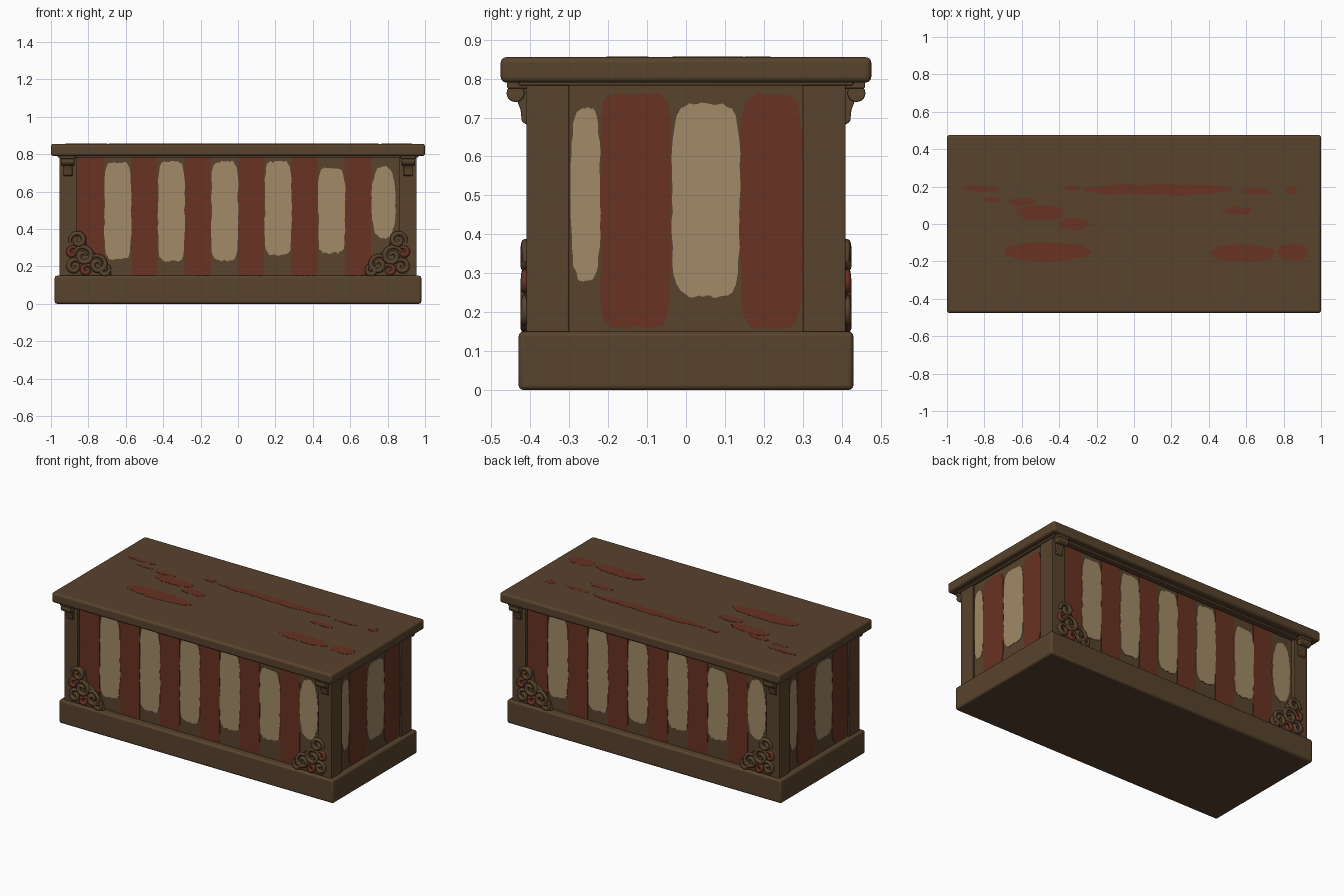
import bpy, bmesh, math, random
from mathutils import Vector

random.seed(4)
if "Cube" in bpy.data.objects:
    bpy.data.objects.remove(bpy.data.objects["Cube"])


def material(name, rgb):
    m = bpy.data.materials.new(name)
    m.use_nodes = True
    m.diffuse_color = (*rgb, 1)
    m.node_tree.nodes["Principled BSDF"].inputs["Base Color"].default_value = (*rgb, 1)
    return m


WOOD = material("brown wood", (0.098, 0.056, 0.026))
RED = material("faded red paint", (0.138, 0.032, 0.016))
CREAM = material("worn cream paint", (0.36, 0.255, 0.135))


def finish(name, bm, mat, bevel=0):
    bmesh.ops.recalc_face_normals(bm, faces=bm.faces)
    mesh = bpy.data.meshes.new(name)
    bm.to_mesh(mesh)
    bm.free()
    mesh.materials.append(mat)
    obj = bpy.data.objects.new(name, mesh)
    bpy.context.collection.objects.link(obj)
    if bevel:
        mod = obj.modifiers.new("soft edges", 'BEVEL')
        mod.width, mod.segments = bevel, 3
        bpy.ops.object.select_all(action='DESELECT')
        obj.select_set(True)
        bpy.context.view_layer.objects.active = obj
        bpy.ops.object.shade_smooth_by_angle(angle=math.radians(40))
    return obj


def box(name, x, y, z, bevel=0.004, mat=WOOD):
    bm = bmesh.new()
    bmesh.ops.create_cube(bm, size=1)
    for v in bm.verts:
        v.co = [lo + (c + 0.5) * (hi - lo) for c, (lo, hi) in zip(v.co, (x, y, z))]
    return finish(name, bm, mat, bevel)


def prism(name, outline, place, near, far, mat, bevel=0):
    """Extrude a 2D outline; place(u, v, d) maps it into the model."""
    bm = bmesh.new()
    a = [bm.verts.new(place(u, v, near)) for u, v in outline]
    b = [bm.verts.new(place(u, v, far)) for u, v in outline]
    bm.faces.new(a)
    bm.faces.new(b)
    for i in range(len(a)):
        j = (i + 1) % len(a)
        bm.faces.new((a[i], a[j], b[j], b[i]))
    return finish(name, bm, mat, bevel)


def half_turn(obj):
    """Repeat a part on the opposite side."""
    twin = obj.copy()
    twin.name = obj.name + "_opposite"
    twin.rotation_euler.z = math.pi
    bpy.context.collection.objects.link(twin)
    return twin


def blob(u0, u1, v0, v1, power, rough):
    """Ragged rounded rectangle; a higher power gives squarer corners."""
    points, n = [], 56
    for i in range(n):
        a = 2 * math.pi * i / n
        c, s = math.cos(a), math.sin(a)
        r = (abs(c) ** power + abs(s) ** power) ** (-1 / power)
        u = (u0 + u1) / 2 + r * c * (u1 - u0) / 2
        v = (v0 + v1) / 2 + r * s * (v1 - v0) / 2
        points.append((u + random.uniform(-rough, rough) * 0.6,
                       v + random.uniform(-rough, rough)))
    return points


# Main carcass
BASE, LID = 0.15, 0.79
FRONT, SIDE = -0.385, 0.945
box("plinth", (-0.98, 0.98), (-0.43, 0.43), (0, BASE), 0.012)
box("chest_body", (-SIDE, SIDE), (FRONT, -FRONT), (0.13, 0.8), 0)
box("countertop", (-1, 1), (-0.476, 0.476), (LID, 0.855), 0.014)
box("countertop_underside_trim", (-0.965, 0.965), (-0.43, 0.43), (0.782, 0.8), 0.005)
for sx in (-1, 1):
    for sy in (-1, 1):
        x = sorted((sx * 0.86, sx * 0.955))
        y = sorted((sy * 0.3, sy * 0.41))
        box("corner_post", x, y, (0.14, 0.795))


# Painted stripes, as thin plates on the panels
def on_front(u, v, d):
    return Vector((u, FRONT - d, v))


def on_side(u, v, d):
    return Vector((SIDE + d, u, v))


def on_top(u, v, d):
    return Vector((u, v, 0.855 + d))


for i in range(6):
    left = -0.86 if i == 0 else -0.857 + i * 0.2855
    half_turn(prism("front_red_stripe", blob(left, -0.717 + i * 0.2855, 0.152, 0.788, 40, 0.002),
                    on_front, -0.002, 0.003, RED))

cream_spans = [(0.24, 0.755), (0.23, 0.76), (0.23, 0.76),
               (0.26, 0.76), (0.27, 0.725), (0.35, 0.735)]
for i, (low, high) in enumerate(cream_spans):
    left = -0.713 + i * 0.2855
    width = 0.142 if i < 5 else 0.128
    power = 6 if i < 5 else 2.6
    half_turn(prism("front_cream_stripe", blob(left, left + width, low, high, power, 0.006),
                    on_front, -0.002, 0.004, CREAM))

side_stripes = [(-0.295, -0.22, 0.28, 0.725, 3.5, CREAM), (-0.22, -0.04, 0.16, 0.76, 8, RED),
                (-0.036, 0.138, 0.24, 0.735, 5, CREAM), (0.14, 0.298, 0.16, 0.76, 6, RED)]
for *span, power, mat in side_stripes:
    half_turn(prism("side_stripe", blob(*span, power, 0.004), on_side, -0.002, 0.003, mat))

# Paint smears left on the countertop
smears = [(-0.82, 0.19, 0.1, 0.015), (-0.33, 0.19, 0.04, 0.015), (0.13, 0.185, 0.4, 0.03),
          (0.65, 0.175, 0.08, 0.015), (0.84, 0.18, 0.03, 0.02), (-0.76, 0.13, 0.06, 0.012),
          (-0.6, 0.12, 0.07, 0.018), (-0.5, 0.06, 0.13, 0.04), (-0.32, 0.0, 0.08, 0.03),
          (-0.46, -0.15, 0.23, 0.05), (0.55, 0.07, 0.08, 0.02), (0.58, -0.155, 0.17, 0.045),
          (0.85, -0.15, 0.08, 0.045)]
for x, y, w, h in smears:
    prism("countertop_smear", blob(x - w, x + w, y - h, y + h, 2.2, 0.006),
          on_top, -0.002, 0.0015, RED)


# Carved scroll as a tapering spiral tube
def scroll(name, sx, centre, radius, start, turns, mat):
    curve = bpy.data.curves.new(name, 'CURVE')
    curve.dimensions = '3D'
    curve.bevel_depth, curve.bevel_resolution = 0.013, 2
    curve.use_fill_caps = True
    spline = curve.splines.new('POLY')
    n = 28
    spline.points.add(n - 1)
    for i, p in enumerate(spline.points):
        t = i / (n - 1)
        a = start + turns * 2 * math.pi * t
        r = radius * (1 - 0.8 * t)
        u, v = centre[0] + r * math.cos(a), centre[1] + r * math.sin(a)
        p.co = (sx * (0.905 - u), -0.412, BASE + v, 1)
        p.radius = 0.65 + 0.4 * math.sin(math.pi * t)
    curve.materials.append(mat)
    obj = bpy.data.objects.new(name, curve)
    bpy.context.collection.objects.link(obj)
    return obj


leaf_outline = [(0, 0), (0, 0.2), (0.03, 0.24), (0.08, 0.22), (0.1, 0.15),
                (0.15, 0.115), (0.195, 0.075), (0.23, 0)]
scrolls = [((0.05, 0.19), 0.045, 3.4, -1.3, WOOD), ((0.08, 0.105), 0.055, 2.8, -1.4, WOOD),
           ((0.155, 0.06), 0.05, 2.2, -1.4, WOOD), ((0.03, 0.05), 0.04, 0.6, 1.3, WOOD),
           ((0.095, 0.03), 0.032, 0.4, 1.1, RED), ((0.02, 0.125), 0.03, 1.0, 0.9, RED),
           ((0.19, 0.03), 0.03, 1.0, -1.2, WOOD)]

for sx in (-1, 1):
    # Leaf ornament in the lower panel corner
    def corner(u, v, d, sx=sx):
        return Vector((sx * (0.905 - u), -d, BASE + v))
    half_turn(prism("leaf_backing", leaf_outline, corner, 0.38, 0.412, WOOD, 0.006))
    for spec in scrolls:
        half_turn(scroll("leaf_scroll", sx, *spec))

    # Scrolled bracket beneath the countertop
    def bracket(u, v, d, sx=sx):
        return Vector((sx * (0.91 + d), -u, v))
    profile = [(0.4, 0.79), (0.46, 0.79), (0.455, 0.77), (0.435, 0.745), (0.425, 0.72),
               (0.422, 0.69), (0.4, 0.675)]
    half_turn(prism("bracket_stem", profile, bracket, -0.024, 0.024, WOOD, 0.004))
    roll = [(0.438 + 0.023 * math.cos(i * math.pi / 10), 0.763 + 0.023 * math.sin(i * math.pi / 10))
            for i in range(20)]
    half_turn(prism("bracket_roll", roll, bracket, -0.036, 0.036, WOOD, 0.004))
    half_turn(box("bracket_cap", sorted((sx * 0.87, sx * 0.95)), (-0.46, -0.4), (0.775, 0.795)))
